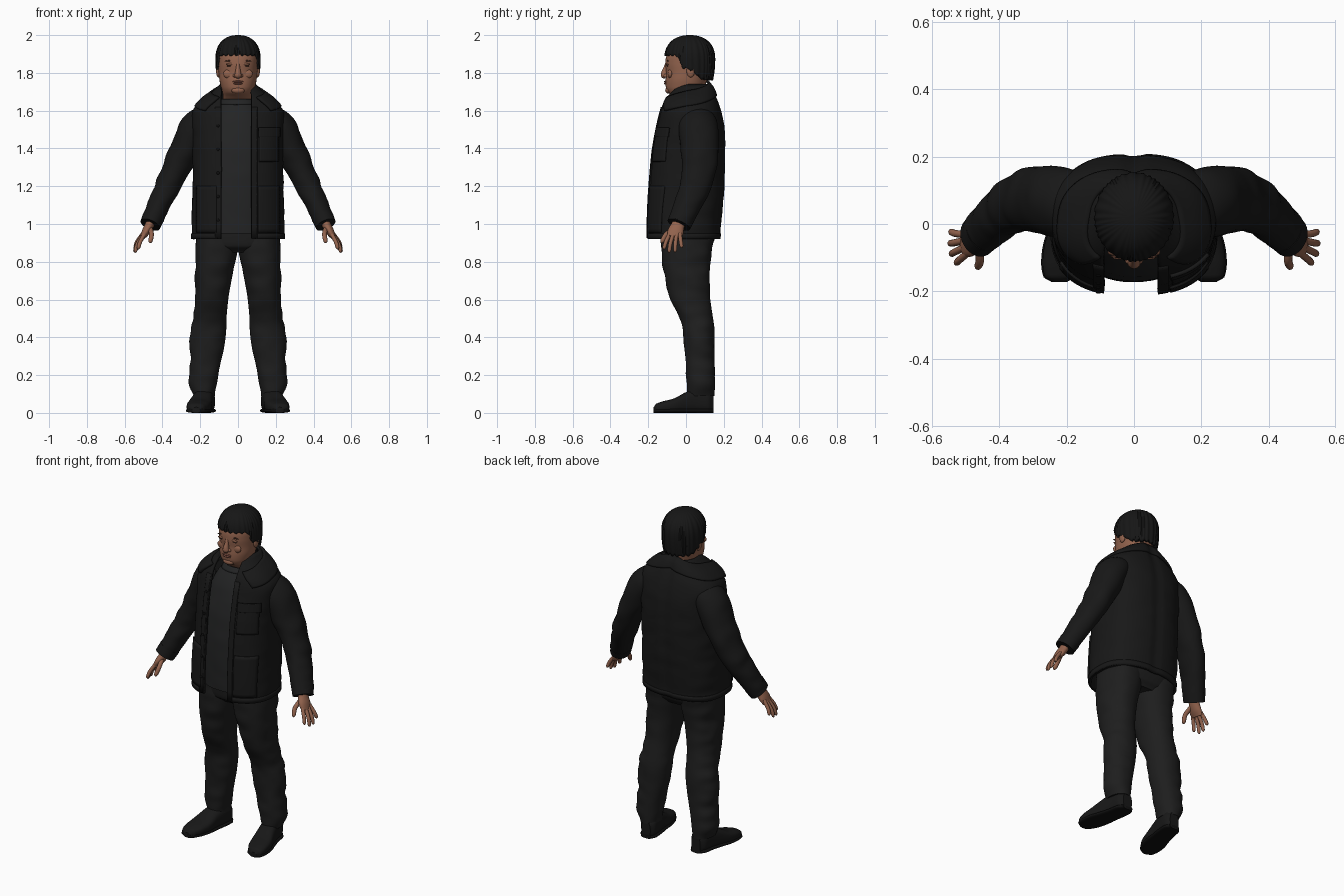
import bpy, bmesh
from math import sin, cos, pi, asin, radians
from mathutils import Vector, Matrix, noise

if "Cube" in bpy.data.objects:
    bpy.data.objects.remove(bpy.data.objects["Cube"])


def material(name, r, g, b):
    m = bpy.data.materials.new(name)
    m.use_nodes = True
    m.diffuse_color = (r, g, b, 1)
    node = m.node_tree.nodes["Principled BSDF"]
    node.inputs["Base Color"].default_value = (r, g, b, 1)
    node.inputs["Roughness"].default_value = 0.8
    return m


JACKET = material("jacket black", .009, .009, .009)
TROUSER = material("trouser charcoal", .013, .013, .013)
SHIRT = material("shirt grey", .017, .0175, .018)
HAIR = material("hair black", .008, .008, .008)
SKIN = material("skin", .29, .125, .075)
LIP = material("lip", .22, .08, .055)
BROW = material("brow brown", .07, .03, .02)
SHOE = material("shoe black", .009, .009, .009)
SOLE = material("sole black", .005, .005, .005)
made = []


def lerp(a, b, t):
    return a + (b - a) * t


def sample(rows, key):
    """Smooth interpolation of rows whose first entry is the key."""
    i = 0
    while i < len(rows) - 2 and key > rows[i + 1][0]:
        i += 1
    p, q = rows[i], rows[i + 1]
    o, r = rows[max(i - 1, 0)], rows[min(i + 2, len(rows) - 1)]
    t = (key - p[0]) / (q[0] - p[0])
    return [key] + [b + t / 2 * (c - a + t * (2 * a - 5 * b + 4 * c - d + t * (3 * (b - c) + d - a)))
                    for a, b, c, d in zip(o[1:], p[1:], q[1:], r[1:])]


def finish(name, bm, mat):
    me = bpy.data.meshes.new(name)
    bm.to_mesh(me)
    bm.free()
    me.materials.append(mat)
    ob = bpy.data.objects.new(name, me)
    bpy.context.collection.objects.link(ob)
    made.append(ob)
    return ob


def grid(name, f, nu, nv, mat, thick=0, s=1, closed=False, wrinkle=0):
    """Surface from f(u, v); thick makes a shell, closed caps the ends."""
    bm = bmesh.new()
    rows = []
    for j in range(nv + 1):
        row = []
        for i in range(nu + 1):
            p = Vector(f(i / nu, j / nv))
            d = wrinkle * noise.noise(Vector((p.x * 9, p.y * 9, p.z * 16)))
            row.append(bm.verts.new((s * p.x * (1 + d), p.y + d * .1, p.z)))
        rows.append(row)
    for a, b in zip(rows, rows[1:]):
        for i in range(nu):
            q = [a[i], a[i + 1], b[i + 1], b[i]]
            bm.faces.new(q if s > 0 else q[::-1])
    bmesh.ops.remove_doubles(bm, verts=bm.verts, dist=.0002)
    if closed:
        bmesh.ops.holes_fill(bm, edges=[e for e in bm.edges if e.is_boundary], sides=0)
        bmesh.ops.recalc_face_normals(bm, faces=bm.faces)
    ob = finish(name, bm, mat)
    if thick:
        mod = ob.modifiers.new("Thickness", 'SOLIDIFY')
        mod.thickness, mod.offset = thick, -1
    return ob


def power(v, e):
    return abs(v) ** e * (1 if v >= 0 else -1)


def oval(row, th, e=.8, off=0):
    """Point on a level cross-section; angle 0 faces front."""
    z, front, back, rx = row[:4]
    cx = row[4] if len(row) > 4 else 0
    return (cx + (rx + off) * power(sin(th), e),
            (front + back) / 2 - ((back - front) / 2 + off) * power(cos(th), e), z)


def body(name, rows, mat, e=.8, s=1, nv=30, wrinkle=0):
    return grid(name, lambda u, v: oval(sample(rows, lerp(rows[0][0], rows[-1][0], v)), u * 2 * pi, e),
                48, nv, mat, s=s, closed=True, wrinkle=wrinkle)


def tube(name, path, mat, s=1, nu=28, nv=24, wrinkle=0):
    """Tapered limb along rows of x, y, z, thickness, depth."""
    rows = [(i, *p) for i, p in enumerate(path)]
    last = len(path) - 1

    def f(u, v):
        k = v * last
        c = sample(rows, k)
        ahead = Vector(sample(rows, min(k + .05, last))[1:4])
        t = (ahead - Vector(sample(rows, max(k - .05, 0))[1:4])).normalized()
        deep = Vector((0, 1, 0))
        deep = (deep - t * deep.dot(t)).normalized()
        a = u * 2 * pi
        return Vector(c[1:4]) + deep.cross(t) * c[4] * cos(a) + deep * c[5] * sin(a)
    return grid(name, f, nu, nv, mat, s=s, closed=True, wrinkle=wrinkle)


def blob(name, at, size, mat, turn=0):
    bm = bmesh.new()
    bmesh.ops.create_uvsphere(bm, u_segments=20, v_segments=12, radius=1, matrix=Matrix.Translation(at)
                              @ Matrix.Rotation(turn, 4, 'Y') @ Matrix.Diagonal((*size, 1)))
    return finish(name, bm, mat)


# Jacket: height, front, back, half width
TORSO = [(.92, -.208, .18, .245), (1.05, -.206, .192, .245), (1.2, -.198, .203, .24),
         (1.4, -.18, .208, .24), (1.52, -.157, .203, .245), (1.6, -.138, .186, .24),
         (1.66, -.115, .165, .185), (1.73, -.06, .13, .105), (1.77, -.02, .108, .085)]


def coat(th, z, off=0):
    x, y, z = oval(sample(TORSO, z), th, off=off)
    if cos(th) < 0:
        y -= .01 * max(0, 1 - abs(x) / .035)
    return x, y, z


def angle(x, z):
    return asin(power(min(abs(x) / sample(TORSO, z)[3], 1), 1.25)) * (1 if x > 0 else -1)


def jacket_shell(u, v):
    z = lerp(.92, 1.74, v)
    return coat(lerp(angle(.072, z), 2 * pi + angle(-.09, z), u), z)


grid("jacket", jacket_shell, 96, 50, JACKET, thick=.014, wrinkle=.025)


def patch(name, x0, x1, z0, z1, off=.007):
    def f(u, v):
        z, x = lerp(z0, z1, v), lerp(x0, x1, u)
        return coat(angle(x, z), z, off)
    return grid(name, f, 10, 12, JACKET, thick=.012)


patch("chest_pocket", .11, .21, 1.33, 1.47)
patch("chest_pocket_flap", .105, .215, 1.46, 1.51, .011)
patch("left_hip_pocket", .105, .215, .955, 1.2)
patch("right_hip_pocket", -.215, -.11, .955, 1.2)
patch("left_placket", .07, .1, .925, 1.62, .005)
patch("right_placket", -.12, -.088, .925, 1.62, .005)
for i in range(5):
    z = 1.02 + i * .125
    blob("button", coat(angle(-.103, z), z, .006), (.008, .004, .008), SOLE)
grid("hem_band", lambda u, v: coat(lerp(.3, 2 * pi - .36, u), lerp(.92, .95, v), .004),
     80, 2, JACKET, thick=.008)


def collar_surface(u, v):
    k = 1 - abs(2 * u - 1)                       # 0 at the tips, 1 at the nape
    a = lerp(.5, pi, k) + .2 * (1 - k) * (1 - v)
    z = lerp(lerp(1.60, 1.69, k), lerp(1.675, 1.765, k), v)
    return coat(a if u < .5 else 2 * pi - a, z, .012 + .006 * sin(v * pi))


grid("collar", collar_surface, 60, 8, JACKET, thick=.012)

# Shirt
body("shirt", [(.95, -.17, .1, .17), (1.2, -.172, .1, .18), (1.4, -.155, .12, .18),
               (1.55, -.118, .13, .15), (1.62, -.083, .12, .115), (1.655, -.055, .11, .085)],
     SHIRT, e=.9, wrinkle=.03)
grid("shirt_neckband", lambda u, v: oval((lerp(1.635, 1.662, v), lerp(-.076, -.056, v), .11, lerp(.1, .086, v)),
                                         u * 2 * pi, .9), 40, 3, SHIRT, thick=.01)

# Trousers: height, front, back, half width, centre x
body("trouser_seat", [(.85, -.09, .11, .16), (.88, -.125, .135, .205), (.93, -.135, .155, .222),
                      (1.03, -.14, .16, .22)], TROUSER)
LEG = [(.09, .008, .15, .06, .18), (.12, .005, .153, .065, .182), (.2, 0, .153, .076, .18),
       (.35, -.008, .15, .088, .163), (.45, -.018, .15, .092, .155), (.5, -.035, .142, .086, .148),
       (.6, -.085, .128, .087, .139), (.75, -.118, .125, .1, .126), (.87, -.132, .138, .112, .113),
       (.95, -.13, .15, .11, .112)]

# Shoe: distance along y, centre x, half width, height
FOOT = [(-.172, .222, .02, .03), (-.16, .222, .042, .048), (-.12, .214, .058, .062), (-.06, .203, .063, .078),
        (.0, .19, .056, .11), (.06, .177, .052, .13), (.12, .17, .048, .12), (.146, .168, .03, .1)]


def foot_surface(grow, top):
    def f(u, v):
        y, cx, w, h = sample(FOOT, lerp(FOOT[0][0], FOOT[-1][0], (1 - cos(v * pi)) / 2))
        h = min(h, top)
        a = u * 2 * pi
        return cx + (w + grow) * power(cos(a), .75), y, h / 2 * (1 + power(sin(a), .7))
    return f


# Arm and hand: x, y, z, thickness, depth
ARM = [(.13, .06, 1.57, .06, .08), (.215, .065, 1.52, .085, .105), (.275, .072, 1.4, .082, .1),
       (.325, .07, 1.3, .073, .092), (.372, .05, 1.2, .067, .083), (.418, .008, 1.1, .06, .072),
       (.463, -.036, 1.0, .053, .062)]
PALM = [(.452, -.028, 1.04, .025, .033), (.468, -.042, .995, .024, .035), (.487, -.055, .96, .022, .042),
        (.505, -.06, .93, .014, .038)]
DIGITS = {"thumb": [(.466, -.06, .98), (.458, -.105, .945), (.465, -.132, .9)],
          "index_finger": [(.496, -.088, .945), (.518, -.106, .905), (.53, -.118, .866)],
          "middle_finger": [(.505, -.07, .94), (.532, -.083, .895), (.545, -.09, .848)],
          "ring_finger": [(.507, -.05, .94), (.535, -.056, .895), (.549, -.058, .85)],
          "little_finger": [(.503, -.032, .95), (.532, -.028, .91), (.547, -.022, .874)]}

for side, s in (("left", 1), ("right", -1)):
    body(side + "_trouser_leg", LEG, TROUSER, e=.9, s=s, nv=50, wrinkle=.05)
    grid(side + "_shoe", foot_surface(0, 1), 32, 30, SHOE, s=s, closed=True)
    grid(side + "_sole", foot_surface(.004, .024), 32, 30, SOLE, s=s, closed=True)
    tube(side + "_sleeve", ARM, JACKET, s, 36, 44, wrinkle=.03)
    tube(side + "_cuff", [(.445, -.018, 1.04, .058, .067), (.465, -.038, .996, .055, .064)], JACKET, s, nv=4)
    tube(side + "_palm", PALM, SKIN, s)
    for name, joints in DIGITS.items():
        a, b, c = (Vector(j) for j in joints)
        r = .0125 if name == "thumb" else .0105
        path = [(*a, r, r), (*b, r, r), (*b.lerp(c, .75), r * .9, r * .9), (*c, r * .25, r * .25)]
        tube(side + "_" + name, path, SKIN, s, 14, 14)

# Head: height, front, back, half width
HEAD = [(1.6, -.02, .1, .075), (1.655, -.04, .1, .078), (1.68, -.07, .1, .08), (1.695, -.094, .1, .082),
        (1.72, -.106, .1, .089), (1.76, -.108, .11, .098), (1.8, -.105, .125, .102),
        (1.85, -.109, .135, .105), (1.9, -.1, .135, .104), (1.95, -.06, .1, .08), (1.975, -.01, .05, .03)]
body("head", HEAD, SKIN, e=.95, nv=50)


def on_face(x, z, out=0):
    row = sample(HEAD, z)
    return oval(row, asin(x / row[3]), 1, out)


tube("nose", [(0, -.1, 1.855, .008, .008), (0, -.108, 1.825, .011, .012), (0, -.114, 1.8, .016, .017),
              (0, -.114, 1.785, .019, .018), (0, -.108, 1.774, .01, .008)], SKIN)
blob("upper_lip", on_face(0, 1.754), (.029, .008, .005), LIP)
blob("lower_lip", on_face(0, 1.744), (.025, .009, .006), LIP)
blob("chin", (0, -.092, 1.708), (.035, .018, .018), SKIN)
for side, s in (("left", 1), ("right", -1)):
    blob(side + "_nostril", (s * .016, -.107, 1.785), (.011, .013, .01), SKIN)
    blob(side + "_eye", on_face(s * .042, 1.838), (.017, .004, .004), BROW, s * .08)
    blob(side + "_eyelid", on_face(s * .042, 1.846), (.023, .007, .006), SKIN, s * .08)
    blob(side + "_eyebrow", on_face(s * .045, 1.864), (.026, .004, .004), BROW, s * .1)
    blob(side + "_cheek", on_face(s * .05, 1.795, -.008), (.032, .014, .025), SKIN)
    blob(side + "_ear", (s * .104, .025, 1.81), (.012, .022, .034), SKIN)

# Hair: hem height by facing, from nape to fringe
HEM = [(-1, 1.765), (-.5, 1.77), (-.2, 1.8), (.05, 1.82), (.3, 1.83), (.5, 1.888), (1, 1.895)]


def hair_surface(u, v):
    th = u * 2 * pi
    hem = sample(HEM, cos(th))[1] + .005 * sin(23 * th)
    z = lerp(hem, 2, sin(v * pi / 2))
    h = (z - 1.87) / .13
    r = max(0, 1 - h ** 2.4) ** .45 if h > 0 else 1 - .12 * h * h
    r *= 1 + .016 * sin(34 * th + 3 * sin(5 * th) + 2 * v)
    return .118 * r * sin(th), .02 - .133 * r * cos(th), z


grid("hair", hair_surface, 180, 24, HAIR, thick=.02)

bpy.ops.object.select_all(action='DESELECT')
for ob in made:
    ob.select_set(True)
bpy.context.view_layer.objects.active = made[0]
bpy.ops.object.shade_smooth_by_angle(angle=radians(45))
